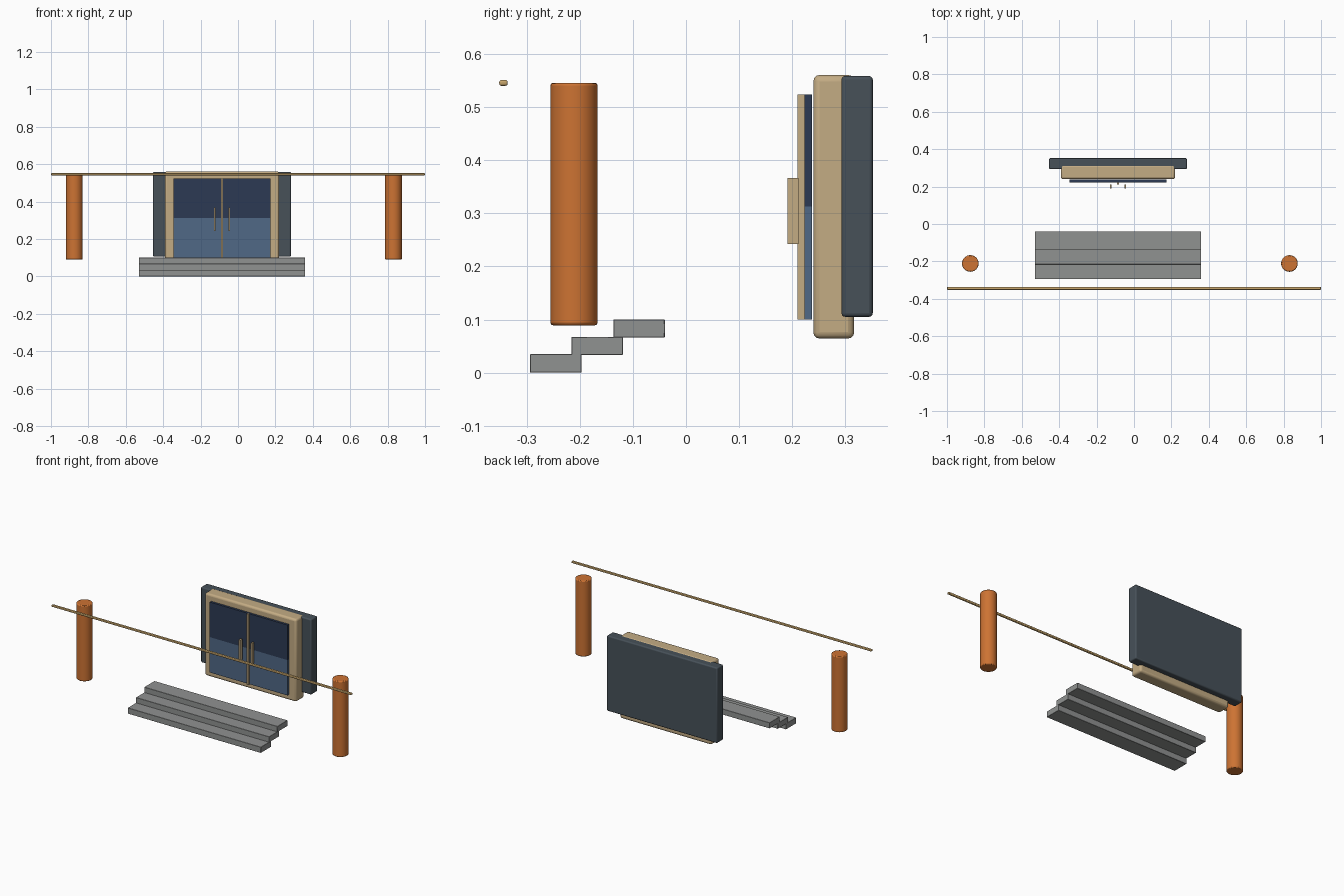
import bpy, bmesh, math
from mathutils import Matrix, Vector

if "Cube" in bpy.data.objects:
    bpy.data.objects.remove(bpy.data.objects["Cube"])


def srgb(r, g, b):
    f = lambda c: c / 12.92 if c <= 0.04045 else ((c + 0.055) / 1.055) ** 2.4
    return (f(r / 255), f(g / 255), f(b / 255), 1)


def material(name, rgb):
    m = bpy.data.materials.new(name)
    m.diffuse_color = srgb(*rgb)
    m.use_nodes = True
    m.node_tree.nodes["Principled BSDF"].inputs["Base Color"].default_value = m.diffuse_color
    return m


ORANGE = material("orange column paint", (205, 115, 51))
BEIGE = material("beige trim", (196, 172, 132))
TAN = material("tan rail", (200, 166, 108))
STONE = material("grey stone", (144, 146, 145))
SLATE = material("dark slate wall", (71, 81, 89))
NAVY = material("navy upper glass", (44, 58, 84))
BLUE = material("blue lower glass", (80, 104, 134))

CX = -0.0855  # centre line of the entrance


def finish(name, bm, mats, bevel=0, segments=3):
    me = bpy.data.meshes.new(name)
    bmesh.ops.recalc_face_normals(bm, faces=bm.faces)
    bm.to_mesh(me)
    bm.free()
    ob = bpy.data.objects.new(name, me)
    bpy.context.collection.objects.link(ob)
    for m in mats:
        me.materials.append(m)
    if bevel:
        b = ob.modifiers.new("rounded edges", 'BEVEL')
        b.width, b.segments, b.limit_method = bevel, segments, 'ANGLE'
    bpy.context.view_layer.objects.active = ob
    ob.select_set(True)
    bpy.ops.object.shade_smooth_by_angle(angle=math.radians(35))
    ob.select_set(False)
    return ob


def box_bm(x, y, z):
    """Box from (min, max) ranges."""
    bm = bmesh.new()
    size = [r[1] - r[0] for r in (x, y, z)]
    mid = Vector([(r[0] + r[1]) / 2 for r in (x, y, z)])
    bmesh.ops.create_cube(bm, size=1, matrix=Matrix.Translation(mid) @ Matrix.Diagonal((*size, 1)))
    return bm


def box(name, x, y, z, mat, bevel=0, segments=3):
    return finish(name, box_bm(x, y, z), [mat], bevel, segments)


# Columns
for side, x in (("left", -0.875), ("right", 0.831)):
    bm = bmesh.new()
    bmesh.ops.create_cone(bm, cap_ends=True, segments=32, radius1=0.0445, radius2=0.0445,
                          depth=0.457, matrix=Matrix.Translation((x, -0.211, 0.3175)))
    finish(side + "_column", bm, [ORANGE], 0.005, 2)

# Long thin rail
box("front_rail", (-1, 1), (-0.352, -0.336), (0.5405, 0.5515), TAN, 0.004, 3)

# Three steps rising to the door
for i in range(3):
    y, z = -0.294 + i * 0.0785, i * 0.0325
    box(f"step_{i + 1}", (CX - 0.4435, CX + 0.4435), (y, y + 0.097), (z + 0.001 * (i > 0), z + 0.035),
        STONE, 0.001, 1)

# Wall panel and door surround
box("back_wall", (CX - 0.3685, CX + 0.3685), (0.293, 0.352), (0.105, 0.559), SLATE, 0.007)
box("door_surround", (CX - 0.3055, CX + 0.3055), (0.24, 0.317), (0.064, 0.561), BEIGE, 0.012)

# Two-tone glass doors, split at mid height, with slim bar handles
for side, s in (("left", -1), ("right", 1)):
    xs = sorted((CX + s * 0.001, CX + s * 0.259))
    bm = box_bm(xs, (0.223, 0.237), (0.1, 0.524))
    bmesh.ops.bisect_plane(bm, geom=bm.verts[:] + bm.edges[:] + bm.faces[:],
                           plane_co=(0, 0, 0.313), plane_no=(0, 0, 1))
    for f in bm.faces:
        f.material_index = 0 if f.calc_center_median().z > 0.313 else 1
    finish(side + "_glass_door", bm, [NAVY, BLUE])
    hx = CX + s * 0.039
    box(side + "_door_handle", (hx - 0.005, hx + 0.005), (0.191, 0.212), (0.242, 0.367), BEIGE)

# Centre bar between the doors
box("door_mullion", (CX - 0.0055, CX + 0.0055), (0.21, 0.2235), (0.1, 0.524), BEIGE)
